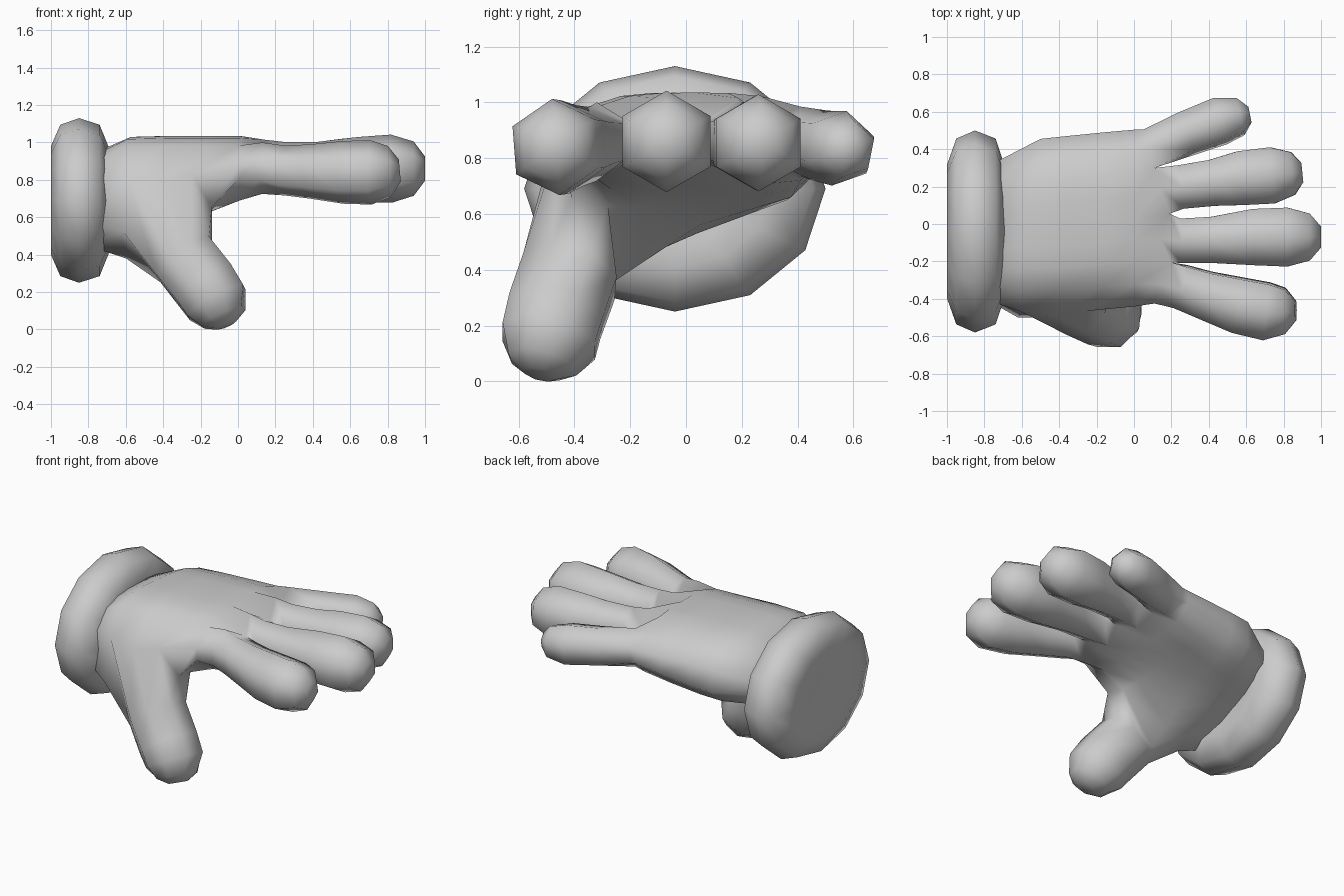
import bpy, bmesh, math
from mathutils import Vector

if "Cube" in bpy.data.objects:
    bpy.data.objects.remove(bpy.data.objects["Cube"])

grey = bpy.data.materials.new("glove_grey")
grey.diffuse_color = (0.6, 0.6, 0.6, 1)
grey.use_nodes = True
grey.node_tree.nodes["Principled BSDF"].inputs["Base Color"].default_value = grey.diffuse_color


def bridge(bm, a, b):
    """Join two equal-length vertex loops with quads."""
    n = len(a)
    for i in range(n):
        bm.faces.new((a[i], a[(i + 1) % n], b[(i + 1) % n], b[i]))


def finish(bm, name):
    bmesh.ops.recalc_face_normals(bm, faces=bm.faces)
    mesh = bpy.data.meshes.new(name)
    bm.to_mesh(mesh)
    bm.free()
    mesh.materials.append(grey)
    obj = bpy.data.objects.new(name, mesh)
    bpy.context.collection.objects.link(obj)
    for poly in mesh.polygons:
        poly.use_smooth = True


def digit_rings(bm, path, sides=6, twist=0.0):
    """Vertex rings square to a path of (x, y, z, radius) stations."""
    pts = [Vector(p[:3]) for p in path]
    rings = []
    for i, p in enumerate(pts):
        t = (pts[min(i + 1, len(pts) - 1)] - pts[max(i - 1, 0)]).normalized()
        side = t.cross(Vector((0, 0, 1))).normalized()
        up = side.cross(t)
        r = path[i][3]
        rings.append([bm.verts.new(p + r * (up * math.cos(a) + side * math.sin(a)))
                      for a in (math.tau * k / sides + twist for k in range(sides))])
    return rings


def grow_digit(bm, base, rings):
    """Extend an open loop into a digit and close its tip."""
    for a, b in zip([base] + rings, rings):
        bridge(bm, a, b)
    bm.faces.new(rings[-1])


# Padded cuff: oval lathe along x, with a shallow dent in the closed end
cuff_profile = [(-0.97, 0.3), (-1.0, 0.66), (-0.95, 0.92), (-0.85, 1.0),
                (-0.74, 0.92), (-0.69, 0.64), (-0.71, 0.45)]
bm = bmesh.new()
loops = [[bm.verts.new((x, -0.04 + 0.54 * s * math.cos(math.tau * k / 12),
                        0.69 + 0.44 * s * math.sin(math.tau * k / 12)))
          for k in range(12)] for x, s in cuff_profile]
for a, b in zip(loops, loops[1:]):
    bridge(bm, a, b)
bm.faces.new(loops[0])
bm.faces.new(loops[-1])
finish(bm, "cuff")

# Palm: front x, back x, front y, back y, top z, underside z front, middle, back
palm_stations = [
    (-0.78, -0.78, -0.41, 0.31, 0.94, 0.44, 0.52, 0.64),
    (-0.62, -0.50, -0.47, 0.455, 1.03, 0.38, 0.53, 0.65),
    (-0.40, -0.36, -0.47, 0.47, 1.035, 0.33, 0.56, 0.66),
    (-0.16, -0.16, -0.45, 0.49, 1.035, 0.62, 0.63, 0.69),
    (0.01, 0.01, -0.44, 0.505, 1.035, 0.69, 0.69, 0.72),
]
UNDER_U = (0, 0.18, 0.32, 0.43, 0.55, 0.66, 0.78, 0.9, 1)


def palm_ring(xf, xb, yf, yb, top, front, mid, back):
    """Nine points over the back of the hand, nine back along the underside."""
    w, dx = yb - yf, xb - xf
    over = [(xf + dx * k / 8, yf + w * k / 8, top - 0.14 * abs(k / 4 - 1) ** 3.5)
            for k in range(9)]
    under = []
    for u in UNDER_U:
        if u < 0.18:
            z = front + 0.12
        elif u <= 0.55:
            z = front + (mid - front) * (u - 0.18) / 0.37
        elif u <= 0.9:
            z = mid + (back - mid) * (u - 0.55) / 0.35
        else:
            z = back + 0.09
        under.append((xf + dx * u, yf + w * u, z))
    return over + under[::-1]


# Knuckle row: webs and crests alternate from front to back
knuckle_x = (0.11, 0.13, 0.20, 0.14, 0.19, 0.14, 0.11, 0.08, 0.05)
knuckle_y = (-0.425, -0.32, -0.205, -0.08, 0.055, 0.19, 0.30, 0.41, 0.505)
knuckle_top = (0.92, 1.0, 0.93, 1.015, 0.93, 1.015, 0.93, 0.985, 0.90)
knuckle_low = (0.80, 0.725, 0.79, 0.73, 0.79, 0.73, 0.79, 0.735, 0.80)
over = list(zip(knuckle_x, knuckle_y, knuckle_top))
under = list(zip(knuckle_x, knuckle_y, knuckle_low))

bm = bmesh.new()
rows = [[bm.verts.new(p) for p in ring]
        for ring in [palm_ring(*s) for s in palm_stations] + [over + under[::-1]]]
# Shape the rim of the thumb base: front rim, wrist side, then the thumb web
for row, col, co in ((1, 0, (-0.60, -0.47, 0.83)), (2, 0, (-0.41, -0.495, 0.79)),
                     (3, 0, (-0.25, -0.465, 0.83)), (1, 17, (-0.62, -0.50, 0.53)),
                     (3, 17, (-0.14, -0.41, 0.655)), (3, 16, (-0.15, -0.28, 0.63))):
    rows[row][col].co = co
# Columns 16 and 17 of spans 1 and 2 stay open for the thumb
for j, (a, b) in enumerate(zip(rows, rows[1:])):
    for i in range(18):
        if not (j in (1, 2) and i in (16, 17)):
            k = (i + 1) % 18
            bm.faces.new((a[i], a[k], b[k], b[i]))
bm.faces.new(rows[0])

# Fingers: grown from the knuckle row, swelling toward a blunt tip
fingers = [  # index, middle, ring, little
    (0.08, [(0.25, -0.335, 0.85, 0.134), (0.38, -0.38, 0.845, 0.145),
            (0.56, -0.435, 0.84, 0.168), (0.71, -0.467, 0.84, 0.173),
            (0.81, -0.465, 0.845, 0.137), (0.865, -0.465, 0.85, 0.06)]),
    (0.0, [(0.25, -0.09, 0.865, 0.137), (0.42, -0.085, 0.86, 0.143),
           (0.64, -0.07, 0.855, 0.174), (0.82, -0.07, 0.86, 0.182),
           (0.94, -0.07, 0.86, 0.145), (1.0, -0.07, 0.86, 0.065)]),
    (0.0, [(0.25, 0.198, 0.865, 0.135), (0.42, 0.22, 0.86, 0.143),
           (0.57, 0.245, 0.855, 0.167), (0.74, 0.26, 0.855, 0.174),
           (0.85, 0.27, 0.86, 0.132), (0.9, 0.275, 0.86, 0.06)]),
    (-0.2, [(0.28, 0.483, 0.845, 0.128), (0.46, 0.55, 0.835, 0.136),
            (0.57, 0.575, 0.835, 0.107), (0.62, 0.585, 0.835, 0.045)]),
]
top, low = rows[-1][:9], rows[-1][9:][::-1]
for f, (twist, path) in enumerate(fingers):
    i = 2 * f
    base = [top[i + 1], top[i], low[i], low[i + 1], low[i + 2], top[i + 2]]
    grow_digit(bm, base, digit_rings(bm, path, 6, twist))

# Thumb: grown from the open patch, pointing down and forward
base = [rows[3][17], rows[3][0], rows[2][0], rows[1][0],
        rows[1][17], rows[1][16], rows[2][16], rows[3][16]]
rings = digit_rings(bm, [(-0.285, -0.42, 0.375, 0.188), (-0.175, -0.47, 0.235, 0.188),
                         (-0.115, -0.492, 0.145, 0.184), (-0.08, -0.515, 0.062, 0.13),
                         (-0.065, -0.525, 0.025, 0.06)], 8)
orders = [[(s + d * k) % 8 for k in range(8)] for s in range(8) for d in (1, -1)]
best = min(orders, key=lambda o: sum((base[k].co - rings[0][o[k]].co).length_squared
                                     for k in range(8)))
grow_digit(bm, base, [[ring[k] for k in best] for ring in rings])
finish(bm, "gloved_hand")
